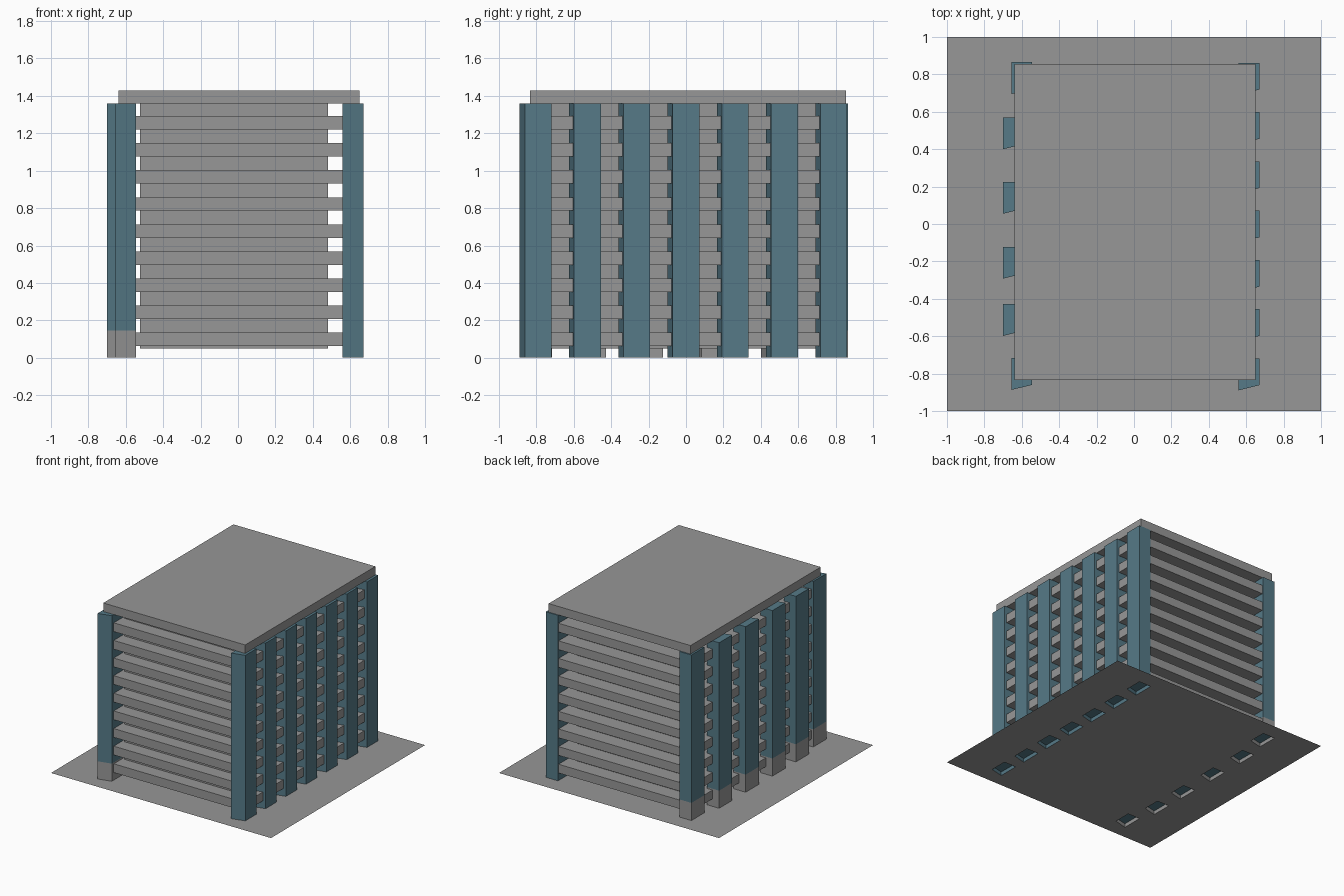
import bpy, bmesh

if "Cube" in bpy.data.objects:
    bpy.data.objects.remove(bpy.data.objects["Cube"])


def material(name, rgb):
    m = bpy.data.materials.new(name)
    m.diffuse_color = (*rgb, 1)
    m.use_nodes = True
    m.node_tree.nodes["Principled BSDF"].inputs["Base Color"].default_value = m.diffuse_color
    return m


GREY = material("concrete_grey", (0.31, 0.31, 0.31))
TEAL = material("slate_teal", (0.092, 0.195, 0.245))


def finish(name, bm, mats):
    me = bpy.data.meshes.new(name)
    bm.to_mesh(me)
    bm.free()
    for m in mats:
        me.materials.append(m)
    ob = bpy.data.objects.new(name, me)
    bpy.context.collection.objects.link(ob)
    return ob


def box(name, x0, x1, y0, y1, z0, z1):
    bm = bmesh.new()
    bmesh.ops.create_cube(bm, size=1)
    for v in bm.verts:
        v.co.x = x1 if v.co.x > 0 else x0
        v.co.y = y1 if v.co.y > 0 else y0
        v.co.z = z1 if v.co.z > 0 else z0
    return finish(name, bm, [GREY])


COL_TOP = 1.36
BASE_H = 0.145


def footprint(x, y):
    # four-sided pillar plan with a slanted front edge; (x, y) = back left corner
    return [(x, y - 0.17), (x + 0.11, y - 0.143), (x + 0.11, y), (x, y)]


def column(name, x, y, grey_base):
    pts = footprint(x, y)
    bm = bmesh.new()
    rings = [[bm.verts.new((px, py, z)) for px, py in pts]
             for z in (0, 0.03, BASE_H, COL_TOP)]
    for k in range(3):
        for i in range(4):
            j = (i + 1) % 4
            f = bm.faces.new((rings[k][i], rings[k][j], rings[k + 1][j], rings[k + 1][i]))
            f.material_index = 1 if grey_base and k < 2 else 0
    bm.faces.new(rings[3])
    bm.faces.new(rings[1][::-1])      # recessed underside
    finish(name, bm, [TEAL, GREY])


# Pillars: seven on the right, six on the left with grey feet
right = [(0.56, 0.862 - 0.2635 * i) for i in range(7)]
left = [(-0.655, 0.865)] + [(-0.70, y) for y in (0.57, 0.225, -0.122, -0.428)] + [(-0.655, -0.717)]
for i, (x, y) in enumerate(right):
    column(f"right_pillar_{i}", x, y, False)
for i, (x, y) in enumerate(left):
    column(f"left_pillar_{i}", x, y, True)

# Base sheet with openings beneath the pillars
bm = bmesh.new()
loops = [[(-1, -1), (1, -1), (1, 1), (-1, 1)]] + [footprint(x, y) for x, y in right + left]
for loop in loops:
    vs = [bm.verts.new((x, y, 0)) for x, y in loop]
    for i in range(4):
        bm.edges.new((vs[i], vs[(i + 1) % 4]))
bmesh.ops.triangle_fill(bm, use_beauty=True, use_dissolve=False, edges=bm.edges[:], normal=(0, 0, 1))
for f in bm.faces:
    f.normal_update()
    if f.normal.z < 0:
        f.normal_flip()
finish("base_sheet", bm, [GREY])

# Floor slabs, recessed core and roof
for i in range(9):
    z = 0.062 + 0.1448 * i
    box(f"floor_slab_{i}", -0.64, 0.65, -0.835, 0.855, z, z + 0.072)
box("core", -0.525, 0.48, -0.725, 0.73, 0.05, COL_TOP)
box("roof", -0.64, 0.65, -0.835, 0.855, COL_TOP, 1.43)
